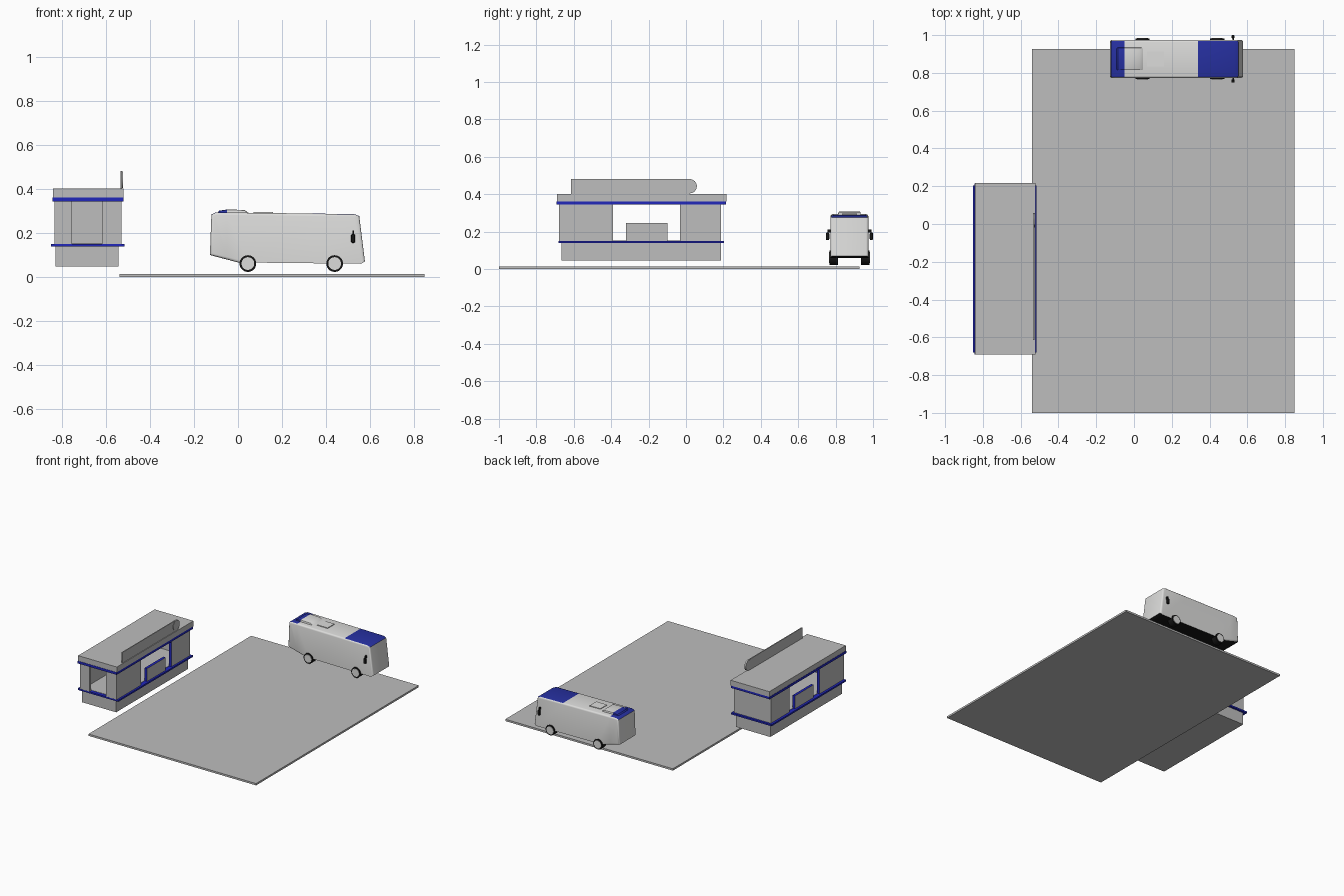
import bpy, bmesh, math
from mathutils import Vector

if "Cube" in bpy.data.objects:
    bpy.data.objects.remove(bpy.data.objects["Cube"])


def material(name, col):
    m = bpy.data.materials.new(name)
    m.diffuse_color = (*col, 1)
    m.use_nodes = True
    m.node_tree.nodes["Principled BSDF"].inputs["Base Color"].default_value = m.diffuse_color
    return m


GREY = material("concrete grey", (0.51, 0.51, 0.51))
WHITE = material("coach white", (0.72, 0.72, 0.71))
BLUE = material("trim blue", (0.015, 0.02, 0.50))
ROOF_BLUE = material("coach roof blue", (0.02, 0.03, 0.36))
BLACK = material("rubber black", (0.008, 0.008, 0.008))


def finish(name, bm, mats, smooth=False):
    bmesh.ops.recalc_face_normals(bm, faces=bm.faces)
    me = bpy.data.meshes.new(name)
    bm.to_mesh(me)
    bm.free()
    for m in mats:
        me.materials.append(m)
    ob = bpy.data.objects.new(name, me)
    bpy.context.collection.objects.link(ob)
    if smooth:
        bpy.ops.object.select_all(action='DESELECT')
        ob.select_set(True)
        bpy.context.view_layer.objects.active = ob
        bpy.ops.object.shade_smooth_by_angle(angle=math.radians(35))
    return ob


def box(name, x, y, z, mat, edge_mat=None):
    """Box from (min, max) pairs; edge_mat paints the faces not facing x."""
    bm = bmesh.new()
    bmesh.ops.create_cube(bm, size=1)
    for v in bm.verts:
        for i, r in enumerate((x, y, z)):
            v.co[i] = r[1] if v.co[i] > 0 else r[0]
    bm.normal_update()
    if edge_mat:
        for f in bm.faces:
            f.material_index = int(abs(f.normal.x) < 0.5)
    return finish(name, bm, [mat, edge_mat] if edge_mat else [mat])


def extrude_xz(bm, pts, y0, y1):
    """Extrude an x,z profile from y0 to y1."""
    f = bm.faces.new([bm.verts.new((px, y0, pz)) for px, pz in pts])
    r = bmesh.ops.extrude_face_region(bm, geom=[f])
    for v in r["geom"]:
        if isinstance(v, bmesh.types.BMVert):
            v.co.y = y1
    bmesh.ops.recalc_face_normals(bm, faces=bm.faces)


def cut_x(bm, x):
    bmesh.ops.bisect_plane(bm, geom=bm.verts[:] + bm.edges[:] + bm.faces[:],
                           plane_co=(x, 0, 0), plane_no=(1, 0, 0))


def disc(name, center, axis, r, depth, mat, segs=32):
    bm = bmesh.new()
    bmesh.ops.create_cone(bm, cap_ends=True, segments=segs, radius1=r, radius2=r, depth=depth)
    q = Vector((0, 0, 1)).rotation_difference(Vector(axis))
    for v in bm.verts:
        v.co = q @ v.co + Vector(center)
    return finish(name, bm, [mat], True)


# Forecourt
box("forecourt_slab", (-0.54, 0.85), (-1.0, 0.927), (0, 0.014), GREY)

# Kiosk base, trim bands and roof
box("kiosk_base", (-0.83, -0.545), (-0.665, 0.187), (0.047, 0.139), GREY)
box("lower_trim", (-0.852, -0.516), (-0.681, 0.203), (0.139, 0.151), BLUE)
box("kiosk_floor", (-0.82, -0.55), (-0.655, 0.18), (0.151, 0.153), GREY)
box("upper_trim", (-0.845, -0.522), (-0.692, 0.215), (0.344, 0.362), BLUE)
box("kiosk_roof", (-0.843, -0.522), (-0.69, 0.217), (0.362, 0.402), GREY)

# Kiosk walls: end walls, then side panels with painted reveals
WALL = (0.151, 0.344)
box("back_wall", (-0.835, -0.53), (0.167, 0.187), WALL, GREY)
box("front_wall_left", (-0.835, -0.755), (-0.68, -0.662), WALL, GREY)
box("front_wall_right", (-0.62, -0.53), (-0.68, -0.662), WALL, GREY)
for side, xr in (("left", (-0.835, -0.815)), ("right", (-0.55, -0.53))):
    box(side + "_wall_front", xr, (-0.662, -0.39), WALL, GREY, BLUE)
    box(side + "_wall_back", xr, (-0.033, 0.167), WALL, GREY, BLUE)
    box(side + "_counter", xr, (-0.32, -0.10), (0.151, 0.247), GREY, BLUE)

# Rooftop sign
box("sign_board", (-0.534, -0.527), (-0.615, 0.02), (0.402, 0.482), GREY)
disc("sign_disc", (-0.53, 0.02, 0.443), (1, 0, 0), 0.038, 0.012, GREY)

# Coach body: side profile extruded, rounded, roof and underside painted by direction
YC, HW = 0.874, 0.101
profile = [(-0.128, 0.10), (0.0, 0.066), (0.56, 0.06), (0.578, 0.07),
           (0.552, 0.277), (0.53, 0.286), (-0.10, 0.294), (-0.121, 0.285)]
bm = bmesh.new()
extrude_xz(bm, profile, YC - HW, YC + HW)
side_edges = [e for e in bm.edges if abs(e.verts[0].co.y - e.verts[1].co.y) < 1e-5
              and min(v.co.z for v in e.verts) > 0.065]
bmesh.ops.bevel(bm, geom=side_edges, offset=0.012, segments=3, profile=0.5, affect='EDGES')
for x in (-0.05, 0.34):
    cut_x(bm, x)
bm.normal_update()
for f in bm.faces:
    c = f.calc_center_median()
    if f.normal.z < -0.7:
        f.material_index = 2
    elif f.normal.z > 0.75 and c.z > 0.26 and (c.x < -0.05 or c.x > 0.34):
        f.material_index = 1
finish("coach_body", bm, [WHITE, ROOF_BLUE, BLACK], True)

# Roof air unit with a blue rear end
bm = bmesh.new()
extrude_xz(bm, [(-0.10, 0.286), (-0.085, 0.302), (-0.05, 0.307), (0.03, 0.305),
                (0.055, 0.286)], YC - 0.06, YC + 0.06)
bmesh.ops.bevel(bm, geom=[e for e in bm.edges if max(v.co.z for v in e.verts) > 0.29
                          and abs(e.verts[0].co.y - e.verts[1].co.y) < 1e-5],
                offset=0.006, segments=2, profile=0.5, affect='EDGES')
cut_x(bm, -0.05)
for f in bm.faces:
    f.material_index = int(f.calc_center_median().x < -0.05)
finish("roof_air_unit", bm, [WHITE, ROOF_BLUE], True)
box("roof_hatch", (0.07, 0.16), (YC - 0.04, YC + 0.04), (0.285, 0.296), WHITE)

# Wheels, hubs and mirrors on both sides
for side, s in (("right", -1), ("left", 1)):
    for end, x in (("rear", 0.045), ("front", 0.44)):
        disc(f"{side}_{end}_tyre", (x, YC + s * 0.084, 0.061), (0, 1, 0), 0.038, 0.046, BLACK)
        disc(f"{side}_{end}_hub", (x, YC + s * 0.106, 0.061), (0, 1, 0), 0.029, 0.008, WHITE)
    ya, yb = sorted((YC + s * 0.108, YC + s * 0.126))
    m = box(side + "_mirror", (0.515, 0.533), (ya, yb), (0.155, 0.195), BLACK)
    bev = m.modifiers.new("round", 'BEVEL')
    bev.width, bev.segments = 0.006, 2
    ya, yb = sorted((YC + s * 0.096, YC + s * 0.118))
    box(side + "_mirror_arm", (0.521, 0.529), (ya, yb), (0.195, 0.212), BLACK)
